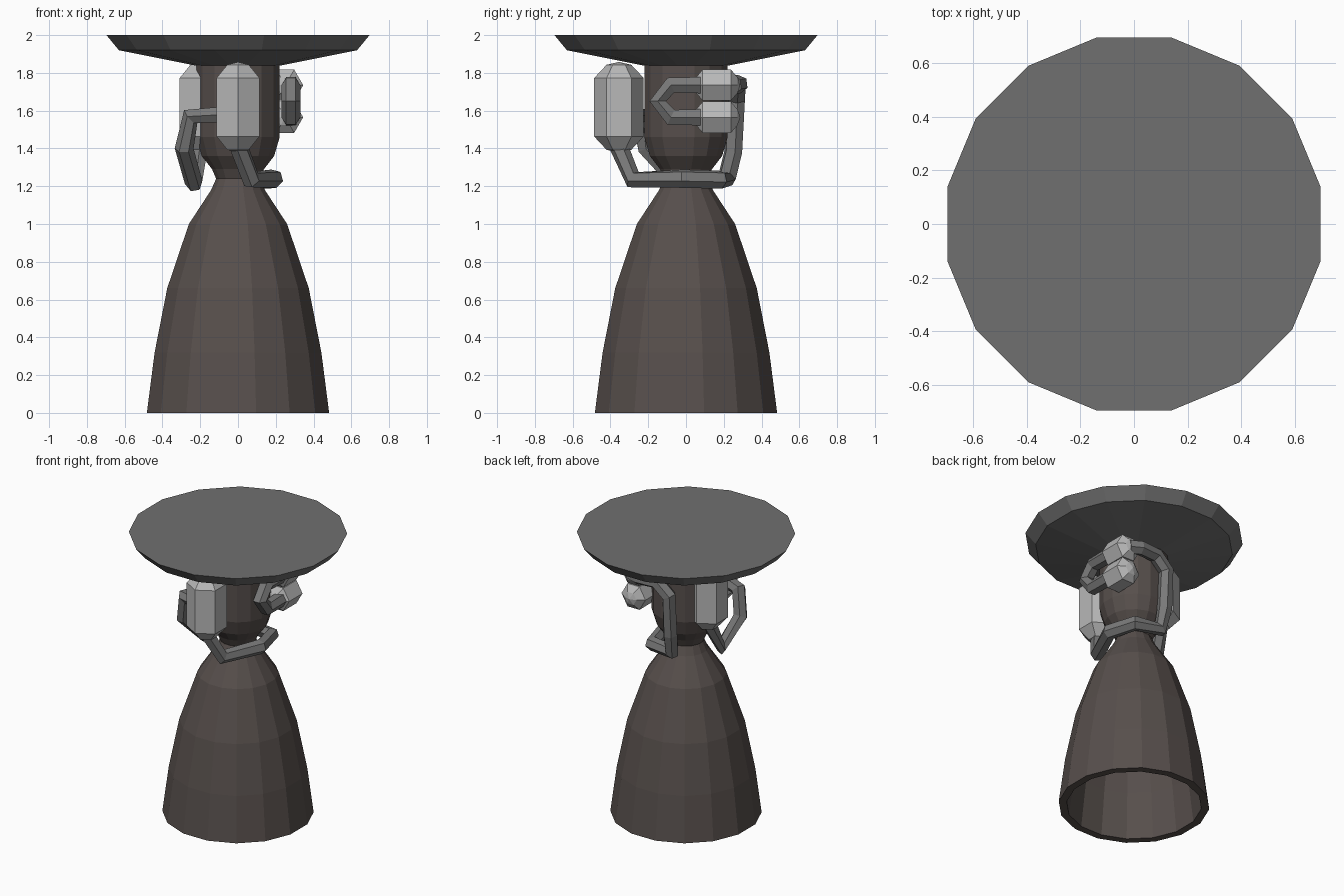
import bpy, bmesh, math
from mathutils import Vector, Matrix

if "Cube" in bpy.data.objects:
    bpy.data.objects.remove(bpy.data.objects["Cube"])


def material(name, rgb):
    m = bpy.data.materials.new(name)
    m.diffuse_color = (*rgb, 1)
    m.use_nodes = True
    m.node_tree.nodes["Principled BSDF"].inputs["Base Color"].default_value = m.diffuse_color
    return m


DARK_METAL = material("dark_metal", (0.095, 0.078, 0.072))
PLATE_GREY = material("plate_grey", (0.16, 0.16, 0.16))
TANK_GREY = material("tank_grey", (0.48, 0.48, 0.48))
PIPE_GREY = material("pipe_grey", (0.19, 0.19, 0.19))


def lathe(name, profile, sides, mat, offset=0.0, matrix=None):
    """Revolve (radius, z) points; a zero radius makes a pole."""
    bm = bmesh.new()
    rings = []
    for r, z in profile:
        n = 1 if r == 0 else sides
        rings.append([bm.verts.new((r * math.cos(offset + 2 * math.pi * i / sides),
                                    r * math.sin(offset + 2 * math.pi * i / sides), z))
                      for i in range(n)])
    for a, b in zip(rings, rings[1:]):
        for i in range(sides):
            j = (i + 1) % sides
            quad = [a[i % len(a)], a[j % len(a)], b[j % len(b)], b[i % len(b)]]
            bm.faces.new(list(dict.fromkeys(quad)))
    bmesh.ops.recalc_face_normals(bm, faces=bm.faces)
    if matrix:
        bm.transform(matrix)
    me = bpy.data.meshes.new(name)
    bm.to_mesh(me)
    bm.free()
    me.materials.append(mat)
    ob = bpy.data.objects.new(name, me)
    bpy.context.collection.objects.link(ob)
    return ob


def tank(name, center, radius, length, cap, axis="Z"):
    """Six-sided capsule, one corner facing outward."""
    h = length / 2
    half = [(0, h + 0.005), (radius * 0.5, h - 0.01), (radius, h - cap)]
    profile = half + [(r, -z) for r, z in reversed(half)]
    rot = Matrix.Rotation(math.pi / 2, 4, "X") if axis == "Y" else Matrix()
    start = math.pi / 2 if axis == "Z" else 0
    return lathe(name, profile, 6, TANK_GREY, start, Matrix.Translation(center) @ rot)


def pipe(name, points, radius):
    """Six-sided tube along straight segments."""
    cu = bpy.data.curves.new(name, "CURVE")
    cu.dimensions = "3D"
    cu.bevel_depth = radius
    cu.bevel_resolution = 1
    cu.use_fill_caps = True
    sp = cu.splines.new("POLY")
    sp.points.add(len(points) - 1)
    for p, co in zip(sp.points, points):
        p.co = (*co, 1)
    sp.use_smooth = False
    cu.materials.append(PIPE_GREY)
    ob = bpy.data.objects.new(name, cu)
    bpy.context.collection.objects.link(ob)
    bpy.ops.object.select_all(action="DESELECT")
    ob.select_set(True)
    bpy.context.view_layer.objects.active = ob
    bpy.ops.object.convert(target="MESH")
    return bpy.context.object


HALF_STEP = math.pi / 16

# Bell nozzle with chamber: outer wall down, rim, inner wall up to the throat
lathe("nozzle", [(0.225, 1.85), (0.225, 1.46), (0.195, 1.36), (0.14, 1.29), (0.118, 1.24),
                 (0.145, 1.18), (0.265, 1.0), (0.382, 0.66), (0.45, 0.32), (0.492, 0),
                 (0.44, 0), (0.40, 0.32), (0.335, 0.66), (0.22, 1.0), (0.10, 1.18), (0, 1.22)],
      16, DARK_METAL, HALF_STEP)

# Mounting plate
lathe("mounting_plate", [(0, 2.0), (0.71, 2.0), (0.643, 1.92), (0.21, 1.835), (0, 1.835)],
      16, PLATE_GREY, HALF_STEP)

# Upright tanks
tank("front_tank", (0, -0.355, 1.618), 0.131, 0.47, 0.08)
tank("left_tank", (-0.195, 0.03, 1.618), 0.131, 0.47, 0.08)

# Pair of lying tanks on the right side
for label, z in (("upper", 1.735), ("lower", 1.565)):
    tank(label + "_side_tank", (0.25, 0.163, z), 0.095, 0.24, 0.045, "Y")

# Pipes
pipe("main_pipe", [(0, -0.36, 1.42), (0.07, -0.28, 1.235), (0.19, -0.02, 1.24),
                   (0.14, 0.18, 1.235), (-0.04, 0.215, 1.24), (-0.05, 0.25, 1.38),
                   (-0.05, 0.265, 1.66), (0.04, 0.27, 1.74), (0.18, 0.28, 1.74),
                   (0.25, 0.25, 1.735)], 0.05)
pipe("left_pipe", [(-0.05, -0.31, 1.58), (-0.25, -0.24, 1.57), (-0.285, -0.21, 1.4),
                   (-0.235, -0.06, 1.22), (-0.2, 0.03, 1.42)], 0.05)
pipe("side_loop", [(0.28, 0.08, 1.735), (0.28, -0.08, 1.735), (0.28, -0.15, 1.65),
                   (0.28, -0.08, 1.565), (0.28, 0.08, 1.565)], 0.05)
